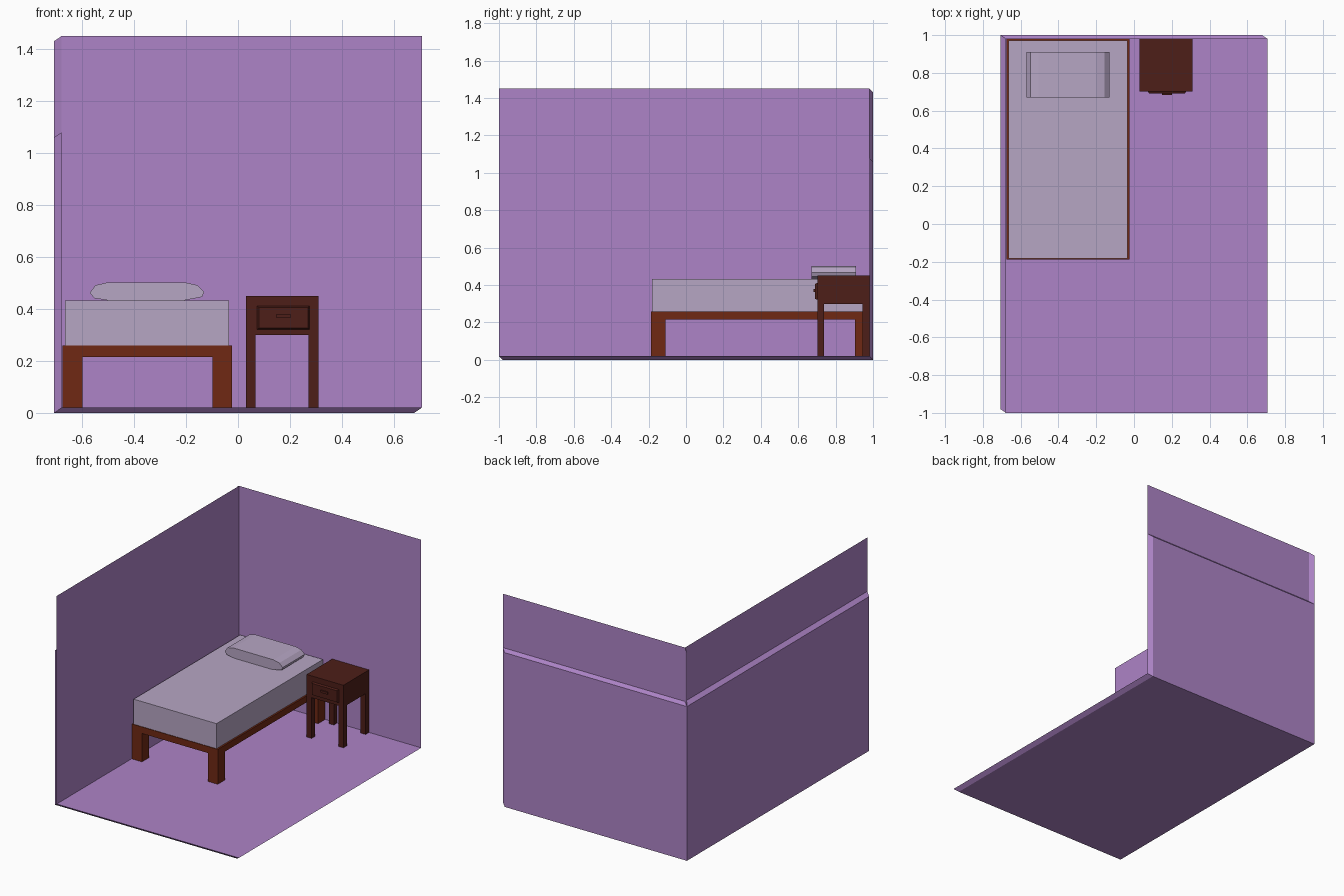
import bpy, bmesh
from mathutils import Vector

if "Cube" in bpy.data.objects:
    bpy.data.objects.remove(bpy.data.objects["Cube"])


def material(name, rgb):
    m = bpy.data.materials.new(name)
    m.diffuse_color = (*rgb, 1)
    m.use_nodes = True
    m.node_tree.nodes["Principled BSDF"].inputs["Base Color"].default_value = m.diffuse_color
    return m


PURPLE = material("purple_paint", (0.42, 0.23, 0.57))
BED_WOOD = material("red_wood", (0.16, 0.022, 0.007))
DARK_WOOD = material("dark_wood", (0.075, 0.013, 0.009))
LINEN = material("linen", (0.47, 0.38, 0.55))


def finish(name, bm, mat, normals=True):
    if normals:
        bmesh.ops.recalc_face_normals(bm, faces=bm.faces)
    me = bpy.data.meshes.new(name)
    bm.to_mesh(me)
    bm.free()
    me.materials.append(mat)
    ob = bpy.data.objects.new(name, me)
    bpy.context.collection.objects.link(ob)
    return ob


def add_box(bm, x, y, z):
    """Box from (min, max) ranges; returns its vertices."""
    vs = bmesh.ops.create_cube(bm, size=1)["verts"]
    for v in vs:
        v.co = [r[0] + (c + 0.5) * (r[1] - r[0]) for r, c in zip((x, y, z), v.co)]
    return vs


def box(name, x, y, z, mat):
    bm = bmesh.new()
    add_box(bm, x, y, z)
    return finish(name, bm, mat)


def legs(name, x, y, z, w, d, mat):
    """Four corner legs inside a footprint."""
    bm = bmesh.new()
    for lx in ((x[0], x[0] + w), (x[1] - w, x[1])):
        for ly in ((y[0], y[0] + d), (y[1] - d, y[1])):
            add_box(bm, lx, ly, z)
    return finish(name, bm, mat)


# Room corner: floor and two walls, thickened diagonally outwards
X0, X1, Y0, Y1, Z0, ZM, ZT = -0.678, 0.707, -1.0, 0.98, 0.02, 1.08, 1.45
OUT = Vector((-0.029, 0.02, -0.02))
plan = [(X1, Y1), (X0, Y1), (X0, Y0)]          # back right, corner, front left
bm = bmesh.new()
low = [bm.verts.new((*p, Z0)) for p in plan]
mid = [bm.verts.new((*p, ZM)) for p in plan]
front = bm.verts.new((X1, Y0, Z0))
sheet = [bm.faces.new((low[i], low[i + 1], mid[i + 1], mid[i])) for i in (0, 1)]
sheet.append(bm.faces.new((low[0], front, low[2], low[1])))
ext = bmesh.ops.extrude_face_region(bm, geom=sheet, use_keep_orig=True)
for v in ext["geom"]:
    if isinstance(v, bmesh.types.BMVert):
        v.co += OUT
finish("room_floor_and_walls", bm, PURPLE)

# Thin upper walls with the diagonal fin behind the corner
bm = bmesh.new()
a = [bm.verts.new((*p, ZM)) for p in plan]
b = [bm.verts.new((*p, ZT)) for p in plan]
for i in (0, 1):
    bm.faces.new((a[i], b[i], b[i + 1], a[i + 1]))
f0, f1 = bm.verts.new(a[1].co + OUT), bm.verts.new(b[1].co + OUT)
bm.faces.new((a[1], b[1], f1, f0))
for f in bm.faces:
    f.normal_update()
finish("upper_walls", bm, PURPLE, normals=False)

# Bed
box("bed_frame", (-0.675, -0.023), (-0.187, 0.98), (0.215, 0.26), BED_WOOD)
legs("bed_legs", (-0.675, -0.023), (-0.187, 0.98), (0.02, 0.215), 0.076, 0.077, BED_WOOD)
box("mattress", (-0.665, -0.035), (-0.183, 0.972), (0.26, 0.432), LINEN)

# Pillow: faceted profile extruded front to back
profile = [(-0.57, 0.462), (-0.548, 0.491), (-0.505, 0.501), (-0.2, 0.501),
           (-0.155, 0.491), (-0.13, 0.466), (-0.138, 0.446), (-0.21, 0.432),
           (-0.495, 0.432), (-0.553, 0.441)]
bm = bmesh.new()
face = bm.faces.new([bm.verts.new((x, 0.67, z)) for x, z in profile])
ext = bmesh.ops.extrude_face_region(bm, geom=[face], use_keep_orig=True)
for v in ext["geom"]:
    if isinstance(v, bmesh.types.BMVert):
        v.co.y = 0.91
finish("pillow", bm, LINEN)

# Nightstand
NX, NY = (0.03, 0.31), (0.702, 0.98)
box("nightstand_body", NX, NY, (0.30, 0.45), DARK_WOOD)
legs("nightstand_legs", NX, NY, (0.02, 0.30), 0.038, 0.037, DARK_WOOD)

# Drawer front with tapered edges
bm = bmesh.new()
for v in add_box(bm, (0.072, 0.277), (0.69, 0.705), (0.32, 0.413)):
    if v.co.y < 0.7:
        v.co.x += 0.008 if v.co.x < 0.17 else -0.008
        v.co.z += 0.007 if v.co.z < 0.36 else -0.007
finish("drawer_front", bm, DARK_WOOD)
box("drawer_handle", (0.148, 0.202), (0.682, 0.692), (0.364, 0.38), DARK_WOOD)
